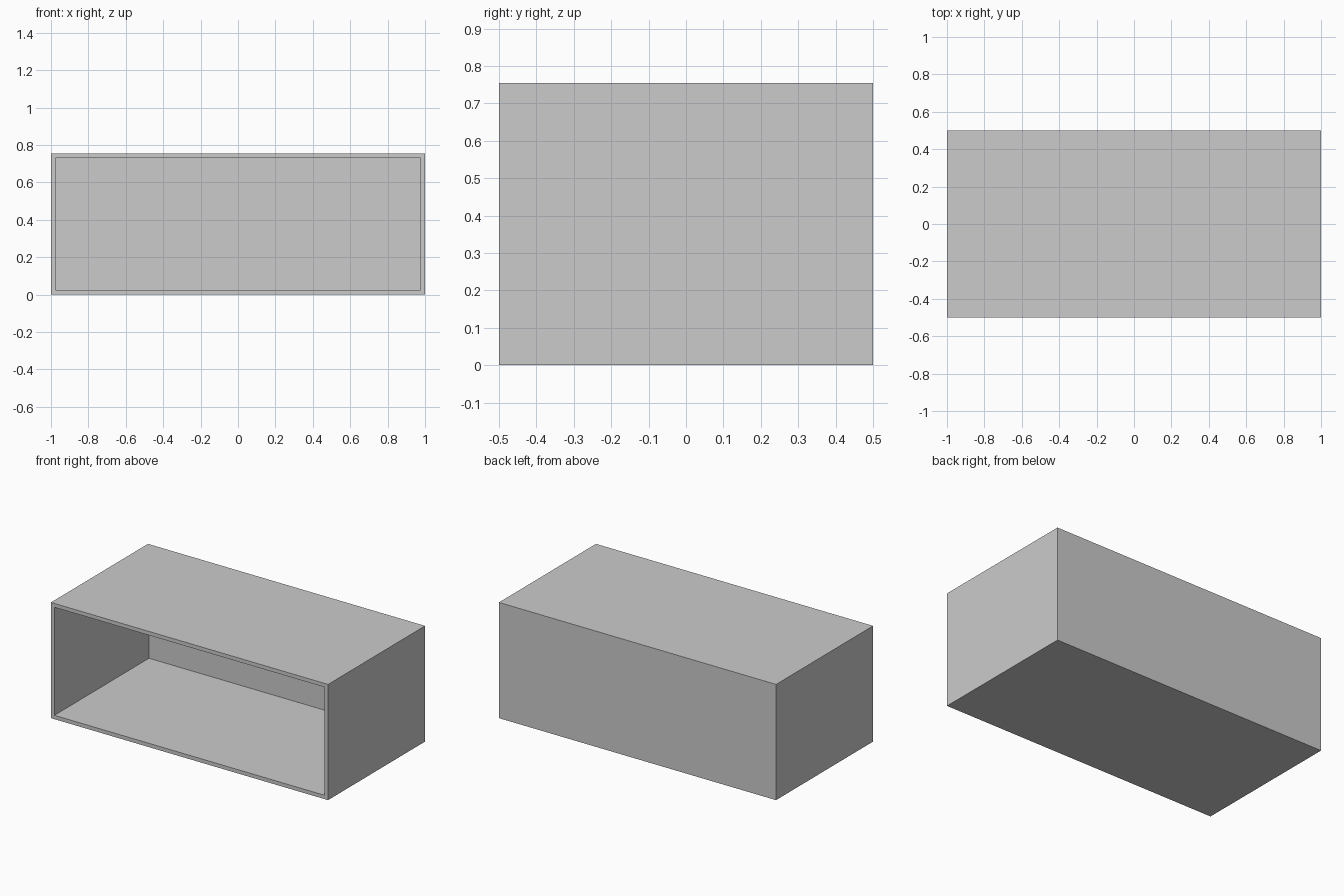
import bpy, bmesh
from mathutils import Matrix, Vector

if "Cube" in bpy.data.objects:
    bpy.data.objects.remove(bpy.data.objects["Cube"])

W, D, H, T = 2.0, 1.0, 0.755, 0.025  # width, depth, height, wall thickness

# Outer block
bm = bmesh.new()
bmesh.ops.create_cube(bm, size=1.0,
                      matrix=Matrix.Translation((0, 0, H / 2)) @ Matrix.Diagonal((W, D, H, 1)))

# Open front: inset the front face and push it back to the rear panel
bm.normal_update()
front = min(bm.faces, key=lambda f: f.calc_center_median().y)
bmesh.ops.inset_region(bm, faces=[front], thickness=T, use_even_offset=True)
pushed = bmesh.ops.extrude_discrete_faces(bm, faces=[front])["faces"]
bmesh.ops.translate(bm, verts=pushed[0].verts, vec=Vector((0, D - T, 0)))
bmesh.ops.recalc_face_normals(bm, faces=bm.faces)

mesh = bpy.data.meshes.new("open_box_shelf")
bm.to_mesh(mesh)
bm.free()
bpy.context.collection.objects.link(bpy.data.objects.new("open_box_shelf", mesh))
